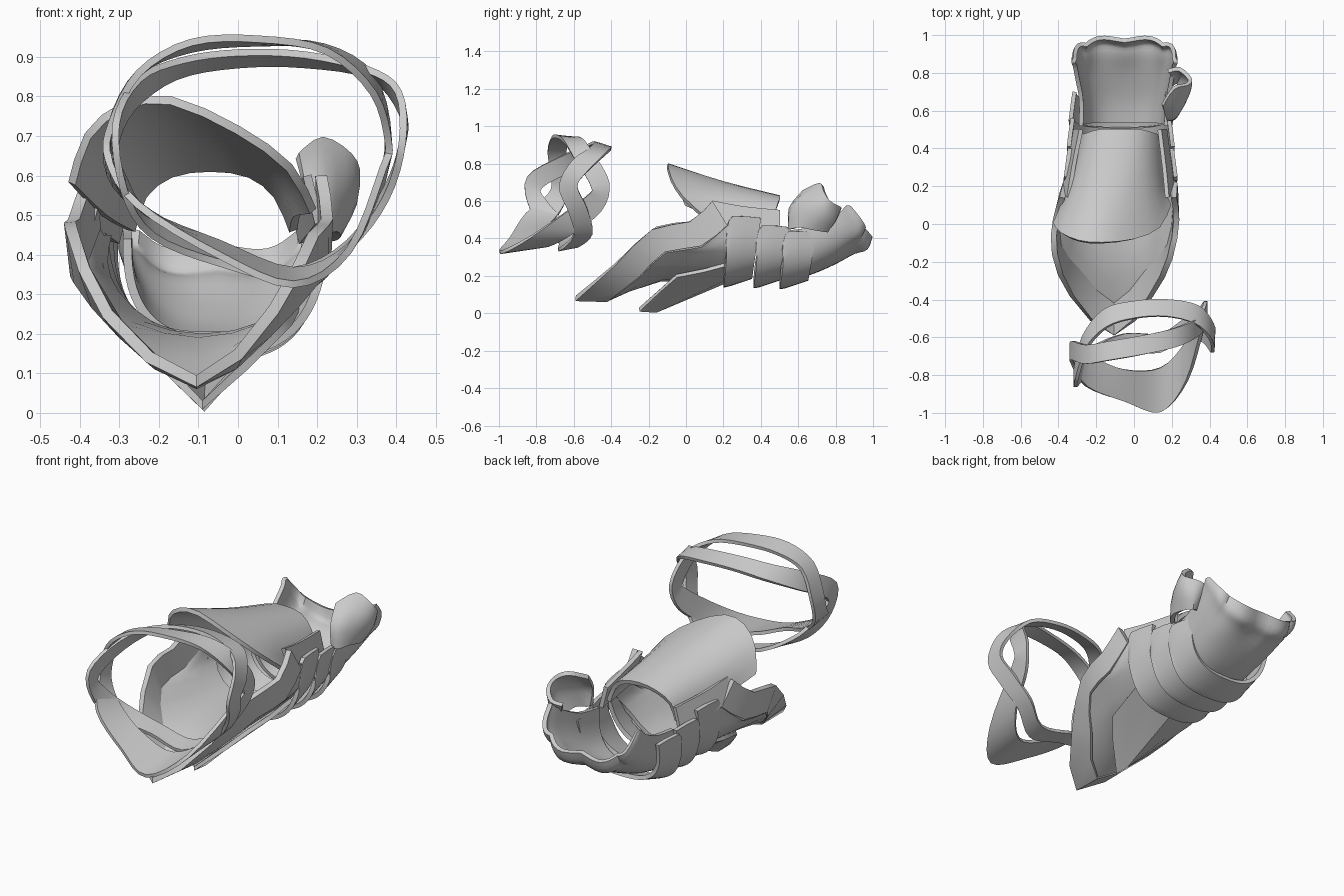
import bpy, bmesh, math
from mathutils import Vector


def spline(pts, n, closed=False):
    """Catmull-Rom through pts, n segments per span."""
    if n == 1 and not closed:
        return list(pts)
    out, m = [], len(pts)
    for i in range(m if closed else m - 1):
        g = (lambda k: pts[k % m]) if closed else (lambda k: pts[min(max(k, 0), m - 1)])
        a, b, c, d = g(i - 1), g(i), g(i + 1), g(i + 2)
        for k in range(n):
            t = k / n
            out.append(0.5 * (2 * b + (c - a) * t + (2 * a - 5 * b + 4 * c - d) * t * t
                              + (3 * b - a - 3 * c + d) * t ** 3))
    if not closed:
        out.append(pts[-1].copy())
    return out


def sheet(name, rows, across=3, along=3, thick=0.022, closed=False, angle=40):
    """Curved plate through rows of points, thickened, with crisp rims."""
    rows = [spline([Vector(p) for p in r], across, closed) for r in rows]
    cols = [spline(list(c), along) for c in zip(*rows)]
    bm = bmesh.new()
    grid = [[bm.verts.new(p) for p in c] for c in cols]
    n = len(grid)
    for i in range(n if closed else n - 1):
        for j in range(len(grid[0]) - 1):
            a, b = grid[i], grid[(i + 1) % n]
            bm.faces.new((a[j], b[j], b[j + 1], a[j + 1]))
    bmesh.ops.recalc_face_normals(bm, faces=bm.faces)
    me = bpy.data.meshes.new(name)
    bm.to_mesh(me)
    bm.free()
    ob = bpy.data.objects.new(name, me)
    bpy.context.collection.objects.link(ob)
    mod = ob.modifiers.new("thickness", 'SOLIDIFY')
    mod.thickness, mod.offset = thick, 0
    bpy.ops.object.select_all(action='DESELECT')
    ob.select_set(True)
    bpy.context.view_layer.objects.active = ob
    bpy.ops.object.modifier_apply(modifier=mod.name)
    bpy.ops.object.shade_smooth_by_angle(angle=math.radians(angle))
    return ob


def trough(cx, rx, y_side, y_low, z_top, z_low, n=33, e=0.75, wave=0.0):
    """U-shaped section, open at the top; wave scallops its edge."""
    pts = []
    for i in range(n):
        a = math.pi * i / (n - 1)
        c, s = math.cos(a), max(math.sin(a), 0)
        x = cx - rx * math.copysign(abs(c) ** e, c)
        d = s ** e
        w = wave * (abs(math.sin(4 * a)) - 0.7)
        pts.append((x, y_side + (y_low - y_side) * d + w, z_top + (z_low - z_top) * d - w * d))
    return pts


def band(name, pts):
    """Closed strap from (x, y_front, y_back, z_front, z_back), kept square to its path."""
    f = [Vector((x, yf, zf)) for x, yf, yb, zf, zb in pts]
    b = [Vector((x, yb, zb)) for x, yf, yb, zf, zb in pts]
    mid = [(p + q) / 2 for p, q in zip(f, b)]
    front, back = [], []
    for i, m in enumerate(mid):
        d = b[i] - f[i]
        t = (mid[(i + 1) % len(mid)] - mid[i - 1]).normalized()
        flat = d - t * d.dot(t)
        flat.x *= 0.3
        half = flat.normalized() * d.length / 2
        if i in (0, 1, len(mid) - 1):
            half = d / 2
        front.append(m - half)
        back.append(m + half)
    sheet(name, [front, back], 4, 2, 0.018, True)


# Woven upper arm bands
band("arm_band_pointed", [
    (.14, -.995, -.76, .325, .36), (.28, -.83, -.62, .41, .42), (.36, -.55, -.44, .57, .6),
    (.38, -.51, -.41, .70, .68), (.34, -.59, -.49, .82, .84), (.22, -.65, -.55, .92, .92),
    (.05, -.69, -.59, .945, .935), (-.12, -.72, -.62, .935, .92), (-.25, -.74, -.64, .86, .86),
    (-.32, -.72, -.62, .73, .73), (-.325, -.74, -.64, .62, .62), (-.24, -.86, -.70, .50, .53),
    (-.05, -.94, -.77, .40, .43)])
band("arm_band_crossing", [
    (.14, -.68, -.58, .34, .36), (.28, -.60, -.50, .42, .43), (.375, -.63, -.53, .55, .56),
    (.415, -.68, -.58, .68, .68), (.41, -.62, -.52, .78, .79), (.33, -.53, -.43, .86, .86),
    (.17, -.49, -.40, .905, .88), (0, -.50, -.41, .91, .88), (-.15, -.55, -.45, .88, .86),
    (-.26, -.68, -.58, .81, .80), (-.31, -.86, -.76, .70, .70), (-.29, -.84, -.74, .58, .58),
    (-.22, -.75, -.65, .46, .48), (-.05, -.68, -.58, .38, .39)])

# Pointed forearm cuff with bevelled flange
flange = [(-.36, .22, .47), (-.40, .08, .36), (-.40, -.11, .33), (-.29, -.25, .2),
          (-.105, -.42, .075), (.07, -.25, .2), (.19, -.11, .33), (.22, .08, .36), (.215, .22, .47)]
sheet("forearm_cuff_flange", [
    [(-.38, .14, .59), (-.415, .02, .49), (-.42, -.16, .46), (-.33, -.38, .25), (-.105, -.59, .08),
     (.09, -.38, .26), (.19, -.18, .45), (.225, .02, .49), (.21, .14, .60)], flange], 2, 1, 0.03)
sheet("forearm_cuff", [
    flange,
    [(-.35, .26, .45), (-.37, .14, .36), (-.36, 0, .31), (-.27, -.08, .22), (-.1, -.14, .18),
     (.07, -.08, .22), (.17, 0, .31), (.21, .14, .36), (.21, .26, .45)],
    [(-.33, .36, .45), (-.34, .3, .38), (-.31, .26, .3), (-.22, .25, .22), (-.08, .25, .185),
     (.06, .25, .22), (.15, .26, .3), (.2, .3, .38), (.2, .36, .45)]], 2, 2, angle=50)

# Upper side rails running from the cuff toward the wrist
for side, xs, i in (("left", (-.375, -.35, -.31), .03), ("right", (.205, .19, .165), -.03)):
    sheet(side + "_side_rail", [
        [(x + i, y, z) for x, y, z in zip(xs, (.14, .3, .5), (.60, .57, .55))],
        [(x, y, z) for x, y, z in zip(xs, (.16, .31, .5), (.48, .46, .43))]], 3, 2)

# Keel plate under the forearm
sheet("keel_plate", [
    [(-.27, -.05, .2), (-.19, -.14, .12), (-.09, -.25, .02), (.02, -.14, .12), (.1, -.05, .2)],
    [(-.29, .1, .23), (-.2, .01, .16), (-.085, -.16, .014), (.04, .01, .16), (.13, .1, .23)],
    [(-.3, .25, .27), (-.21, .24, .2), (-.08, .22, .175), (.06, .24, .2), (.15, .25, .27)]], 1, 1)

# Arched plate over the forearm, dipping toward the wrist
sheet("forearm_top_plate", [
    [(-.42, .0, .58), (-.38, -.05, .70), (-.29, -.09, .775), (-.17, -.10, .79), (0, -.08, .715),
     (.13, -.02, .62), (.19, .1, .51)],
    [(-.34, .2, .5), (-.31, .2, .61), (-.22, .2, .68), (-.11, .2, .695), (0, .2, .67),
     (.1, .2, .6), (.15, .2, .5)],
    [(-.27, .47, .46), (-.24, .48, .55), (-.17, .5, .605), (-.07, .5, .62), (.03, .5, .605),
     (.1, .48, .55), (.14, .47, .46)]], 2)

# Overlapping wrist lames
for k, (y, top, low, rx) in enumerate([(.2, .52, .15, .285), (.36, .47, .145, .27), (.50, .44, .14, .26)]):
    sheet(f"wrist_lame_{k + 1}", [
        trough(-.07, rx, y + .03, y, top - .05, low),
        trough(-.07, rx + .005, y + .05, y + .03, top, low + .005),
        trough(-.07, rx - .015, y + .2, y + .15, top - .01, low + .045)], 1, 2)

# Open hand shell with scalloped knuckle rim
sheet("hand_shell", [
    trough(-.055, .225, .52, .54, .44, .185),
    trough(-.05, .23, .66, .66, .46, .215),
    trough(-.05, .25, .77, .80, .51, .275),
    trough(-.05, .262, .84, .90, .55, .325, wave=.01),
    trough(-.05, .27, .87, .96, .575, .345, wave=.02),
    trough(-.05, .262, .89, .985, .57, .41, wave=.02)], 1, 3)

# Curled thumb guard
sheet("thumb_guard", [
    [(.18, .56, .46), (.21, .56, .45), (.24, .61, .46), (.25, .68, .45), (.23, .75, .44), (.19, .73, .45)],
    [(.17, .56, .56), (.22, .59, .58), (.28, .68, .57), (.29, .74, .53), (.25, .79, .50), (.20, .78, .50)],
    [(.15, .63, .65), (.21, .72, .69), (.28, .74, .65), (.295, .77, .60), (.24, .82, .57), (.18, .81, .56)]])
